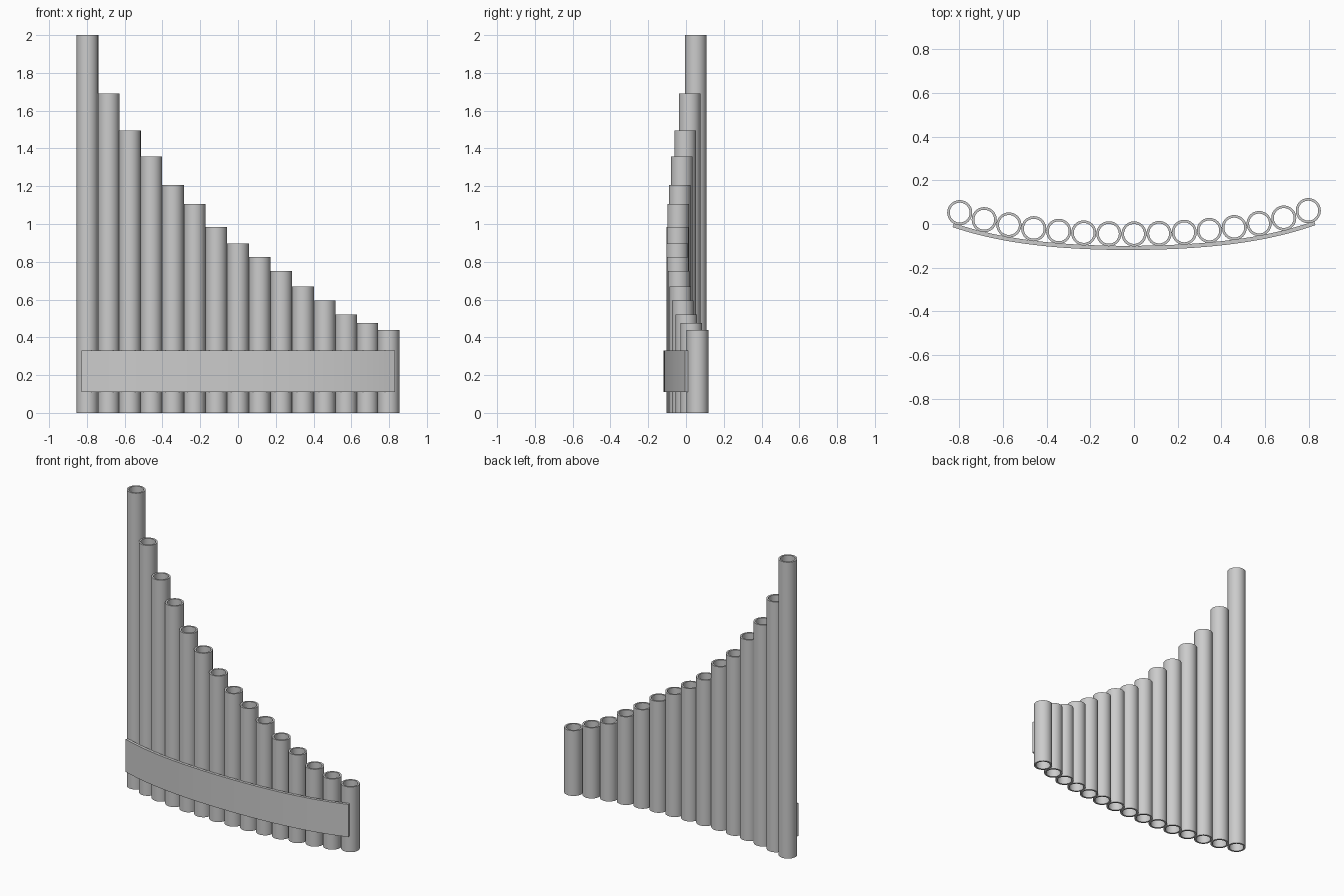
import bpy, bmesh, math

if "Cube" in bpy.data.objects:
    bpy.data.objects.remove(bpy.data.objects["Cube"])

R_OUT, R_IN, SIDES = 0.0573, 0.0455, 48
HEIGHTS = [2.0, 1.69, 1.495, 1.357, 1.207, 1.107, 0.985, 0.897,
           0.826, 0.752, 0.668, 0.595, 0.522, 0.477, 0.44]


def row_y(x):
    # gentle bow of the pipe row, steeper at the ends
    u = x / 0.797
    return -0.0455 + 0.0045 * u + 0.069 * u**2 + 0.033 * u**4


def finish(name, bm, loc=(0, 0, 0)):
    bmesh.ops.recalc_face_normals(bm, faces=bm.faces)
    me = bpy.data.meshes.new(name)
    bm.to_mesh(me)
    bm.free()
    ob = bpy.data.objects.new(name, me)
    ob.location = loc
    bpy.context.collection.objects.link(ob)
    bpy.ops.object.select_all(action='DESELECT')
    ob.select_set(True)
    bpy.context.view_layer.objects.active = ob
    bpy.ops.object.shade_smooth_by_angle(angle=math.radians(35))
    return ob


def loft(bm, sections, closed):
    # skin a chain of four-point sections
    rings = [[bm.verts.new(p) for p in s] for s in sections]
    for i in range(len(rings) if closed else len(rings) - 1):
        a, b = rings[i], rings[(i + 1) % len(rings)]
        for j in range(4):
            k = (j + 1) % 4
            bm.faces.new((a[j], a[k], b[k], b[j]))
    if not closed:
        bm.faces.new(rings[0])
        bm.faces.new(rings[-1])


# open tubes, longest on the left
for i, h in enumerate(HEIGHTS):
    k = i - 7
    x = 0.115 * k - 2.3e-5 * k**3
    bm = bmesh.new()
    sections = []
    for s in range(SIDES):
        a = 2 * math.pi * s / SIDES
        c, n = math.cos(a), math.sin(a)
        sections.append([(r * c, r * n, z) for r, z in
                         ((R_OUT, 0), (R_OUT, h), (R_IN, h), (R_IN, 0))])
    loft(bm, sections, True)
    finish(f"pipe_{i + 1:02d}", bm, (x, row_y(x), 0))

# curved strap across the front, offset from the pipe row
bm = bmesh.new()
sections = []
STEPS = 48
for i in range(STEPS + 1):
    x = 0.806 * (2 * i / STEPS - 1)
    slope = (row_y(x + 0.001) - row_y(x - 0.001)) / 0.002
    length = math.hypot(1, slope)
    nx, ny = slope / length, -1 / length
    y = row_y(x)
    inner, outer = R_OUT - 0.003, R_OUT + 0.016
    sections.append([(x + nx * d, y + ny * d, z) for d, z in
                     ((inner, 0.11), (outer, 0.11), (outer, 0.33), (inner, 0.33))])
loft(bm, sections, False)
finish("front_strap", bm)
